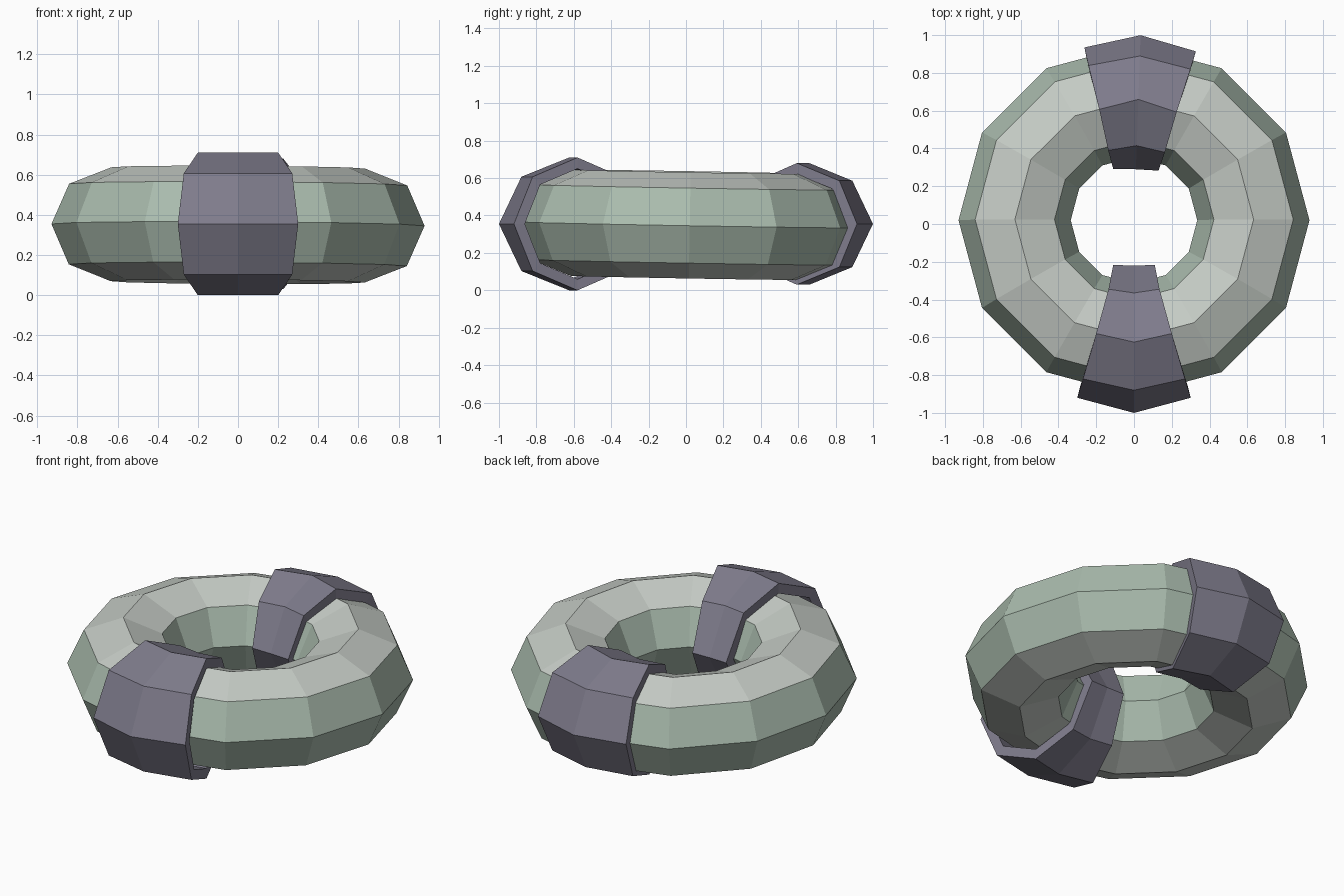
import bpy, bmesh
from math import radians

if "Cube" in bpy.data.objects:
    bpy.data.objects.remove(bpy.data.objects["Cube"])


def material(name, rgb):
    m = bpy.data.materials.new(name)
    m.diffuse_color = (*rgb, 1)
    m.use_nodes = True
    m.node_tree.nodes["Principled BSDF"].inputs["Base Color"].default_value = m.diffuse_color
    return m


green = material("green", (0.40, 0.50, 0.42))
pale = material("pale_grey_green", (0.56, 0.60, 0.56))
purple = material("dull_purple", (0.21, 0.20, 0.26))

# Ring: low-poly torus, slightly tilted
bpy.ops.mesh.primitive_torus_add(
    major_segments=12, minor_segments=8, major_radius=0.632, minor_radius=0.297,
    location=(0, 0.02, 0.35), rotation=(radians(-1), radians(0.3), 0))
ring = bpy.context.object
ring.name = "ring"
ring.scale.z = 0.955
ring.data.materials.append(green)
ring.data.materials.append(pale)
for p in ring.data.polygons:
    p.use_smooth = False
    # upper and lower faces are paler than the sides
    p.material_index = 1 if abs(p.center.z) > 0.2 else 0


def band(name, rows, z_mid, z_half, turn):
    """Eight-sided sleeve round the ring; rows = (mid reach, edge reach, half width)."""
    heights = [0, 0.71, 1, 0.71, 0]
    loop = [(rows[i], heights[i]) for i in range(5)]
    loop += [(rows[i], -heights[i]) for i in (3, 2, 1)]
    bm = bmesh.new()
    grid = []
    for (mid, edge, w), h in loop:
        z = z_mid + h * z_half
        grid.append([bm.verts.new(c) for c in
                     ((-w, -edge, z), (0, -mid, z), (w, -edge, z))])
    for i in range(8):
        a, b = grid[i], grid[(i + 1) % 8]
        for j in range(2):
            bm.faces.new((a[j], a[j + 1], b[j + 1], b[j]))
    me = bpy.data.meshes.new(name)
    bm.to_mesh(me)
    bm.free()
    ob = bpy.data.objects.new(name, me)
    bpy.context.collection.objects.link(ob)
    ob.rotation_euler.z = radians(turn)
    me.materials.append(purple)
    s = ob.modifiers.new("thickness", 'SOLIDIFY')
    s.thickness = 0.055
    s.offset = -1
    s.use_even_offset = True


# Two sleeves, front and back
band("front_band", [(1.0, 0.92, 0.30), (0.88, 0.82, 0.27), (0.625, 0.58, 0.20),
                    (0.365, 0.345, 0.135), (0.22, 0.217, 0.11)], 0.355, 0.355, 0)
band("back_band", [(1.0, 0.925, 0.295), (0.89, 0.83, 0.27), (0.66, 0.60, 0.205),
                   (0.415, 0.385, 0.15), (0.29, 0.287, 0.12)], 0.355, 0.325, 178)
